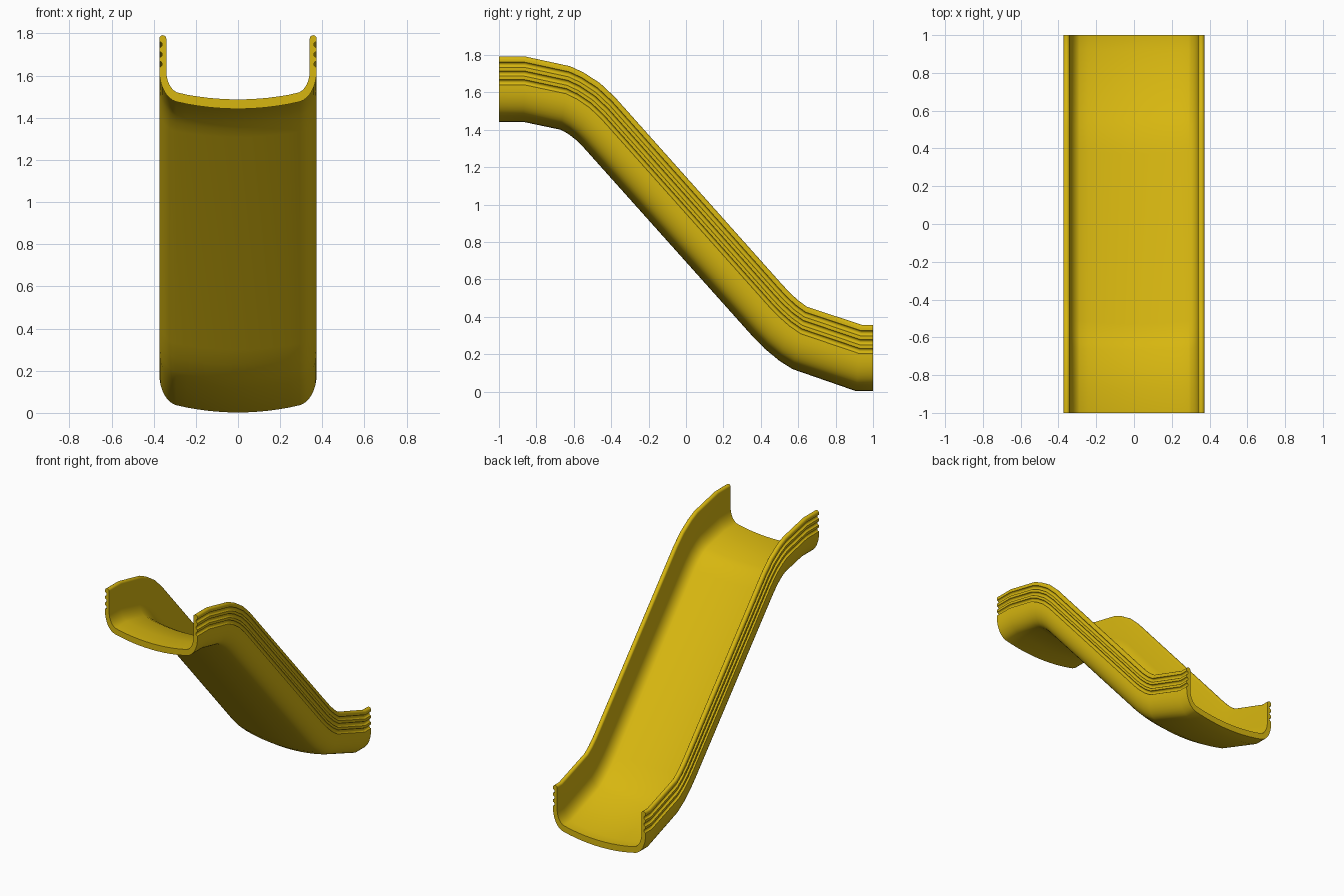
import bpy, bmesh, math
from mathutils import Vector

cube = bpy.data.objects.get("Cube")
if cube:
    bpy.data.objects.remove(cube, do_unlink=True)

yellow = bpy.data.materials.new("slide yellow")
yellow.use_nodes = True
COLOR = (0.68, 0.47, 0.005, 1)
yellow.diffuse_color = COLOR
yellow.node_tree.nodes["Principled BSDF"].inputs["Base Color"].default_value = COLOR

HEIGHT = 0.35


def arc(cx, cz, rx, rz, start, end, steps):
    """Points on an elliptical arc, angles in degrees."""
    angles = [math.radians(start + (end - start) * i / steps) for i in range(steps + 1)]
    return [(cx + rx * math.cos(a), cz + rz * math.sin(a)) for a in angles]


def floor(z, rise, half):
    """Gently dished floor, from the middle to its edge."""
    return [(half * i / 6, z + rise * (i / 6) ** 2) for i in range(6)]


# Half profile: outer floor, corner, grooved wall, round rim, inner wall, inner floor
outer = floor(0, 0.033, 0.29) + arc(0.277, 0.18, 0.096, 0.148, -80, 0, 8)
for groove in (0.212, 0.258, 0.305):
    outer += arc(0.373, groove, 0.013, 0.014, 270, 90, 6)
rim = arc(0.3565, 0.333, 0.0165, 0.0165, 0, 180, 8)
inner = arc(0.27, 0.18, 0.07, 0.106, 0, -74, 8) + floor(0.045, 0.032, 0.29)[::-1]
half = outer + rim + inner
profile = half + [(-x, z) for x, z in half[-2:0:-1]]

# Stations along the slide: bottom (y, z) and rim (y, z)
stations = [
    ((-1.00, 1.442), (-1.00, 1.792)),
    ((-0.87, 1.442), (-0.86, 1.792)),
    ((-0.67, 1.400), (-0.62, 1.740)),
    ((-0.63, 1.378), (-0.55, 1.708)),
    ((-0.59, 1.347), (-0.46, 1.650)),
    ((-0.55, 1.308), (-0.38, 1.575)),
    ((0.35, 0.302), (0.51, 0.578)),
    ((0.42, 0.230), (0.548, 0.537)),
    ((0.50, 0.164), (0.595, 0.492)),
    ((0.57, 0.120), (0.645, 0.455)),
    ((0.91, 0.002), (0.94, 0.357)),
    ((1.00, 0.002), (1.00, 0.357)),
]

# Sweep the profile through the stations
bm = bmesh.new()
rings = []
for low, high in stations:
    low, high = Vector(low), Vector(high)
    ring = []
    for x, z in profile:
        y, height = low.lerp(high, z / HEIGHT)
        ring.append(bm.verts.new((x, y, height)))
    rings.append(ring)
count = len(profile)
for a, b in zip(rings, rings[1:]):
    for i in range(count):
        j = (i + 1) % count
        bm.faces.new((a[i], a[j], b[j], b[i]))

# Close both ends
bm.faces.new(rings[0])
bm.faces.new(rings[-1][::-1])
bmesh.ops.recalc_face_normals(bm, faces=bm.faces)
mesh = bpy.data.meshes.new("slide_chute")
bm.to_mesh(mesh)
bm.free()
mesh.materials.append(yellow)
chute = bpy.data.objects.new("slide_chute", mesh)
bpy.context.collection.objects.link(chute)

bpy.ops.object.select_all(action="DESELECT")
chute.select_set(True)
bpy.context.view_layer.objects.active = chute
bpy.ops.object.shade_smooth_by_angle(angle=math.radians(35))
